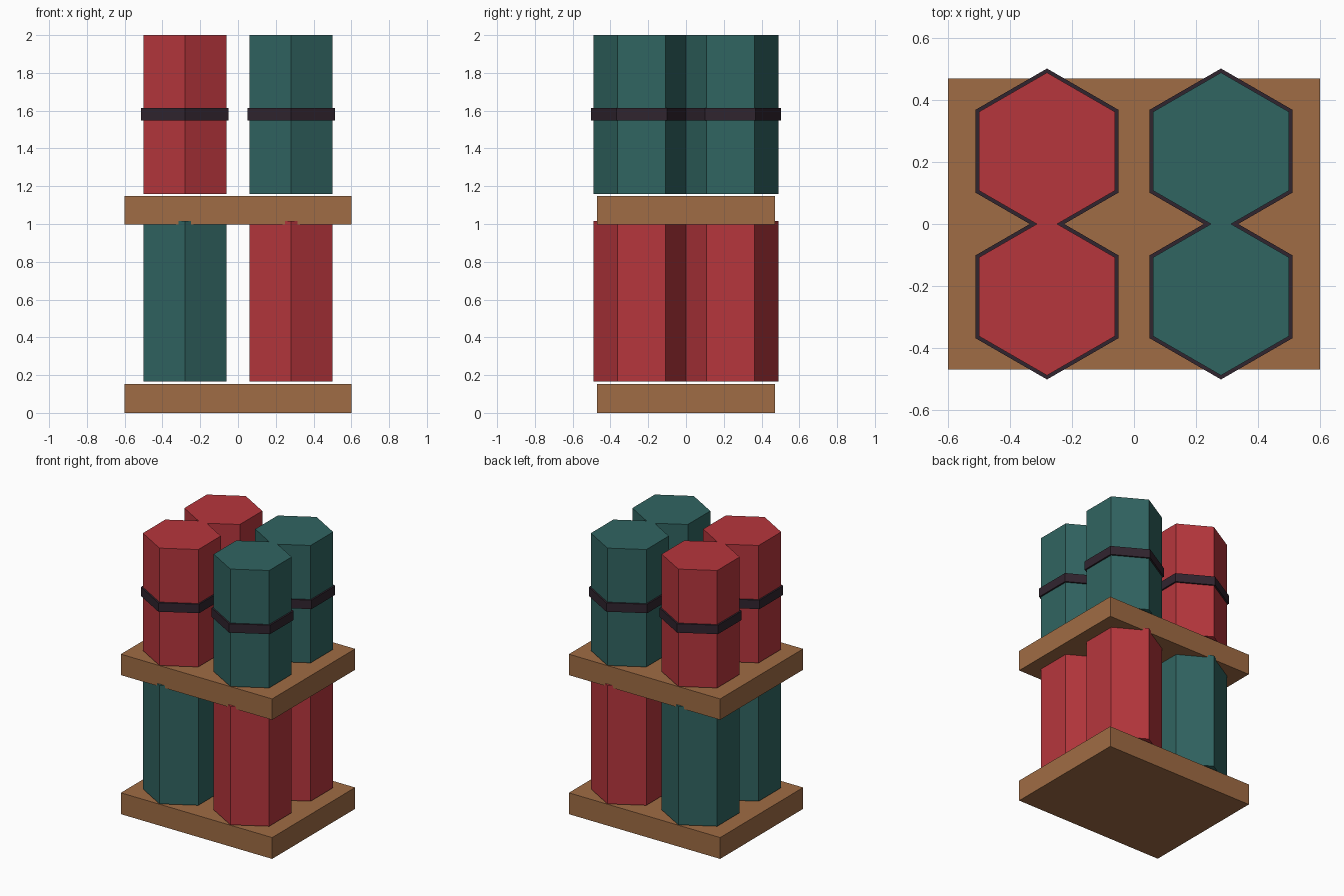
import bpy
import math

if "Cube" in bpy.data.objects:
    bpy.data.objects.remove(bpy.data.objects["Cube"], do_unlink=True)


def material(name, rgb):
    mat = bpy.data.materials.new(name)
    mat.use_nodes = True
    color = (*rgb, 1.0)
    mat.diffuse_color = color
    mat.node_tree.nodes["Principled BSDF"].inputs["Base Color"].default_value = color
    return mat


RED = material("red", (0.47, 0.037, 0.046))
TEAL = material("teal", (0.03, 0.128, 0.12))
WOOD = material("brown wood", (0.35, 0.15, 0.058))
DARK = material("dark band", (0.03, 0.018, 0.028))


def finish(name, mat):
    obj = bpy.context.object
    obj.name = name
    obj.data.materials.append(mat)
    return obj


def board(name, bottom, top):
    bpy.ops.mesh.primitive_cube_add(size=1, location=(0, 0, (bottom + top) / 2))
    obj = finish(name, WOOD)
    obj.scale = (1.2, 0.94, top - bottom)


def hex_prism(name, mat, x, y, radius, bottom, top):
    # The first vertex points along y, so flat sides face left and right
    bpy.ops.mesh.primitive_cylinder_add(
        vertices=6, radius=radius, depth=top - bottom,
        location=(x, y, (bottom + top) / 2))
    finish(name, mat)


# Two wooden boards
board("base_board", 0, 0.153)
board("middle_board", 0.997, 1.147)

# Four hexagonal columns per tier, colours swapped between tiers
for side, sx in (("right", -1), ("left", 1)):
    lower, upper = (TEAL, RED) if sx < 0 else (RED, TEAL)
    for end, sy in (("front", -1), ("back", 1)):
        x, y = 0.281 * sx, 0.235 * sy
        tag = f"{end}_{side}"
        hex_prism(f"lower_column_{tag}", lower, x, y, 0.254, 0.166, 1.015)
        hex_prism(f"upper_column_{tag}", upper, x, y, 0.254, 1.158, 2.0)
        hex_prism(f"band_{tag}", DARK, x, y, 0.267, 1.549, 1.613)
